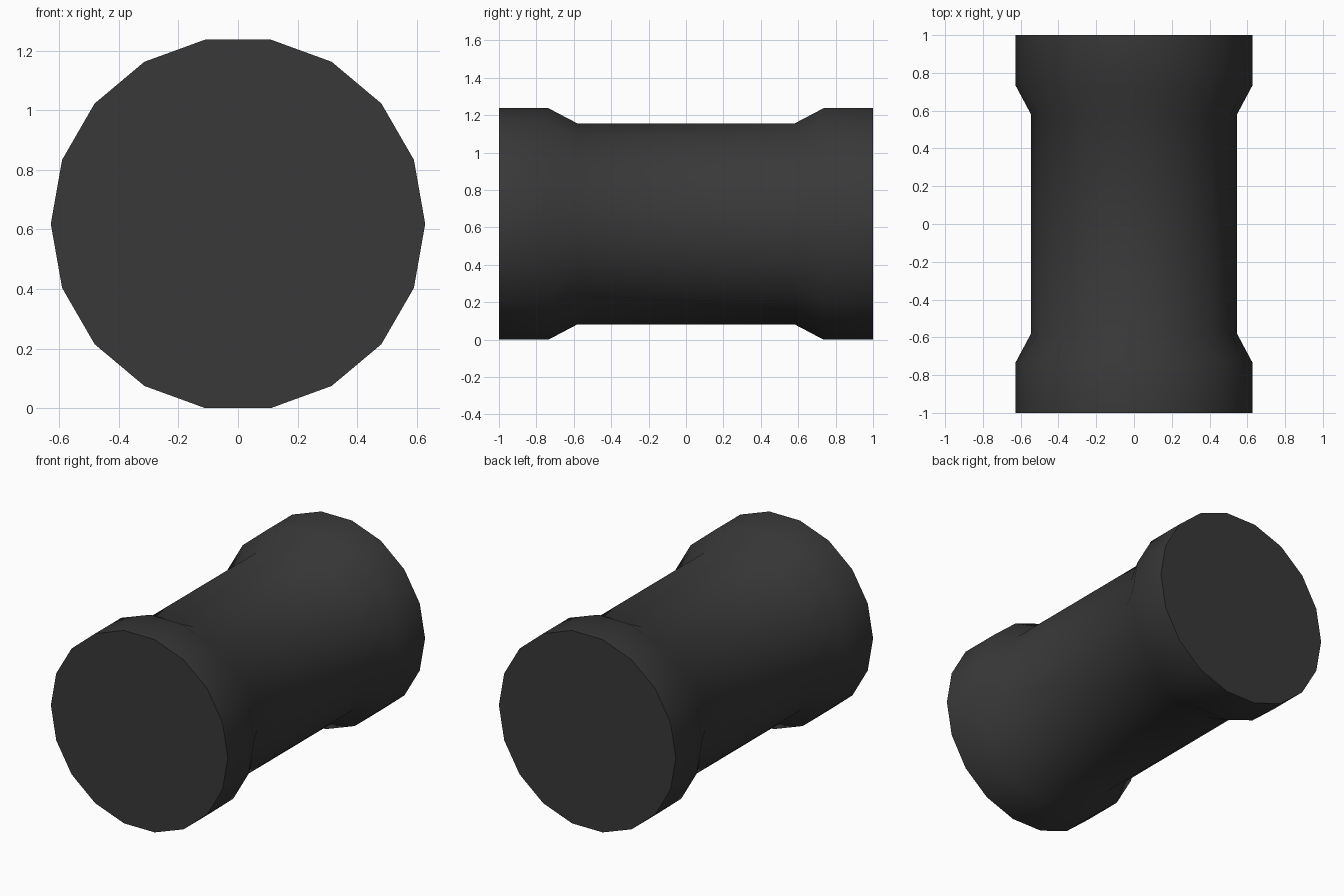
import bpy, bmesh, math

if "Cube" in bpy.data.objects:
    bpy.data.objects.remove(bpy.data.objects["Cube"])

SIDES = 18
R_END, R_MID = 0.628, 0.545
CENTRE_Z = R_END * math.cos(math.pi / SIDES)

# profile along the length: (y, radius)
half = [(0.58, R_MID), (0.735, R_END), (1.0, R_END)]
profile = [(-y, r) for y, r in reversed(half)] + half

# roller body: one ring per profile point, bridged and capped
bm = bmesh.new()
rings = []
for y, r in profile:
    rings.append([bm.verts.new((r * math.cos(2 * math.pi * i / SIDES), y,
                                CENTRE_Z + r * math.sin(2 * math.pi * i / SIDES)))
                  for i in range(SIDES)])
for a, b in zip(rings, rings[1:]):
    for i in range(SIDES):
        j = (i + 1) % SIDES
        bm.faces.new((a[i], a[j], b[j], b[i]))
bm.faces.new(rings[0])
bm.faces.new(rings[-1])
bmesh.ops.recalc_face_normals(bm, faces=bm.faces)

mesh = bpy.data.meshes.new("roller")
bm.to_mesh(mesh)
bm.free()
roller = bpy.data.objects.new("roller", mesh)
bpy.context.collection.objects.link(roller)

# dark rubber colour
mat = bpy.data.materials.new("dark_rubber")
mat.diffuse_color = (0.04, 0.04, 0.04, 1)
mat.use_nodes = True
mat.node_tree.nodes["Principled BSDF"].inputs["Base Color"].default_value = mat.diffuse_color
mesh.materials.append(mat)

# smooth sides, sharp end caps
bpy.context.view_layer.objects.active = roller
roller.select_set(True)
bpy.ops.object.shade_smooth_by_angle(angle=math.radians(40))
